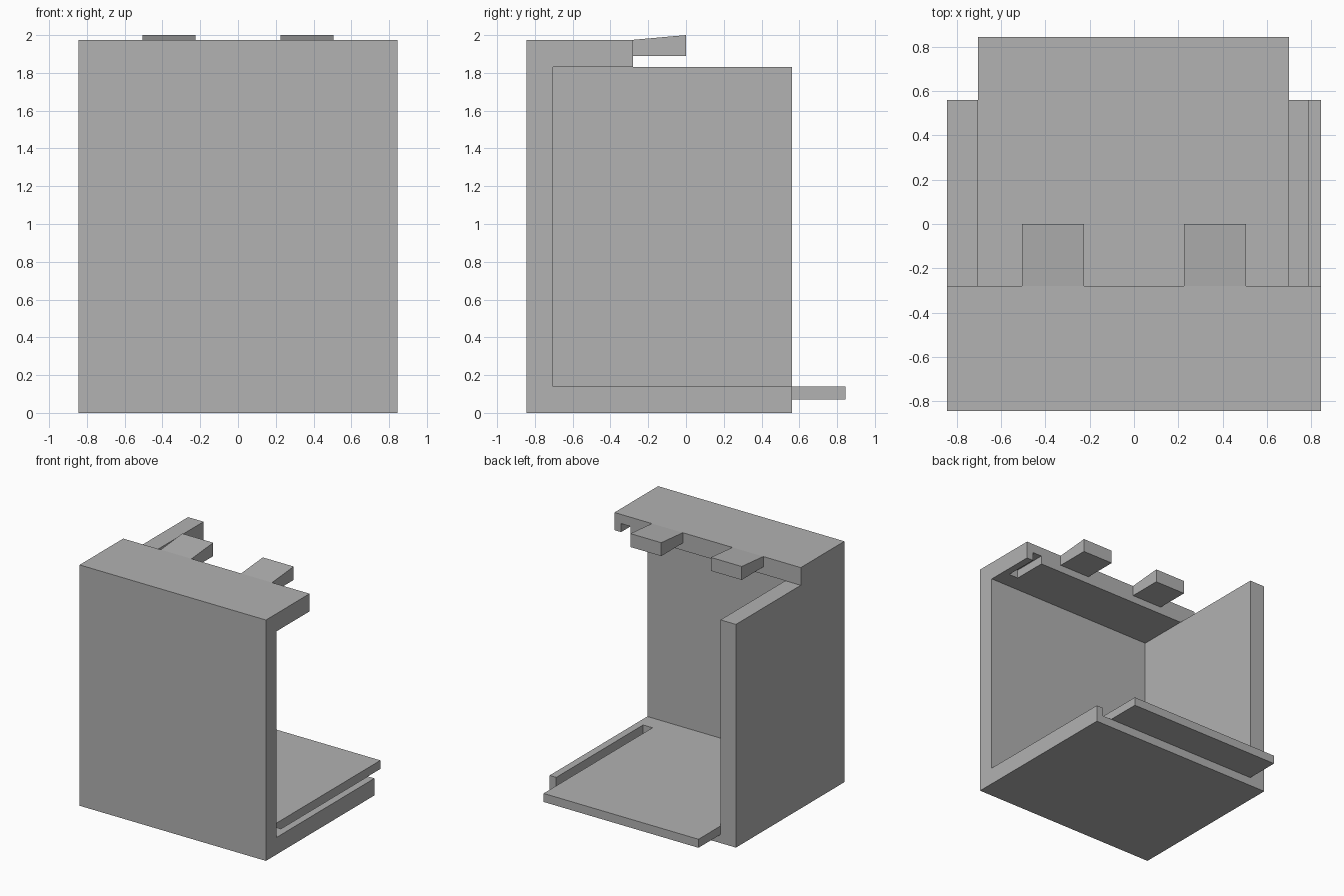
import bpy
import bmesh

cube = bpy.data.objects.get("Cube")
if cube:
    bpy.data.objects.remove(cube, do_unlink=True)

grey = bpy.data.materials.new("plain_grey")
grey.use_nodes = True
colour = (0.445, 0.445, 0.445, 1)
grey.diffuse_color = colour
grey.node_tree.nodes["Principled BSDF"].inputs["Base Color"].default_value = colour

# Main dimensions
HALF = 0.845        # half width and half depth
INNER = 0.705       # inside faces of the walls
BACK = 0.56         # back edge of base and side wall
LIP = -0.28         # back edge of the top plate
FLOOR, CEILING, TOP = 0.14, 1.83, 1.975
MID = 0.07          # groove depth and tongue thickness


def extrude(name, profile, x0, x1):
    """Extrude a closed (y, z) profile along x."""
    bm = bmesh.new()
    face = bm.faces.new([bm.verts.new((x0, y, z)) for y, z in profile])
    moved = bmesh.ops.extrude_face_region(bm, geom=[face])["geom"]
    verts = [v for v in moved if isinstance(v, bmesh.types.BMVert)]
    bmesh.ops.translate(bm, verts=verts, vec=(x1 - x0, 0, 0))
    bmesh.ops.recalc_face_normals(bm, faces=bm.faces)
    mesh = bpy.data.meshes.new(name)
    bm.to_mesh(mesh)
    bm.free()
    mesh.materials.append(grey)
    obj = bpy.data.objects.new(name, mesh)
    bpy.context.collection.objects.link(obj)
    return obj


def box(name, x0, x1, y0, y1, z0, z1):
    return extrude(name, [(y0, z0), (y1, z0), (y1, z1), (y0, z1)], x0, x1)


def cut(target, cutter):
    """Subtract the cutter and discard it."""
    mod = target.modifiers.new("cut", 'BOOLEAN')
    mod.operation = 'DIFFERENCE'
    mod.solver = 'EXACT'
    mod.object = cutter
    bpy.context.view_layer.objects.active = target
    bpy.ops.object.modifier_apply(modifier=mod.name)
    bpy.data.objects.remove(cutter, do_unlink=True)


# Base, front wall and top plate as one C-shaped section
frame = extrude("frame", [
    (-HALF, 0), (BACK, 0), (BACK, FLOOR), (-INNER, FLOOR),
    (-INNER, CEILING), (LIP, CEILING), (LIP, TOP), (-HALF, TOP)], -HALF, HALF)

# Matching grooves for a sliding panel, in the floor and under the top plate
for z0, z1, end in ((MID, FLOOR + MID, BACK), (CEILING - MID, CEILING + MID, LIP)):
    cut(frame, box("groove_cutter", 0.70, 0.785, -0.565, end + MID, z0, z1))

# Closed side wall
box("side_wall", -HALF, -INNER, -INNER, BACK, FLOOR, CEILING)

# Tongue at the back of the base
box("back_tongue", -INNER, 0.70, BACK, HALF, MID, FLOOR)

# Pair of wedge tabs on the top plate
for name, x in (("right_tab", -0.365), ("left_tab", 0.365)):
    extrude(name, [(LIP, 1.89), (0, 1.89), (0, 2), (LIP, TOP)], x - 0.14, x + 0.14)
